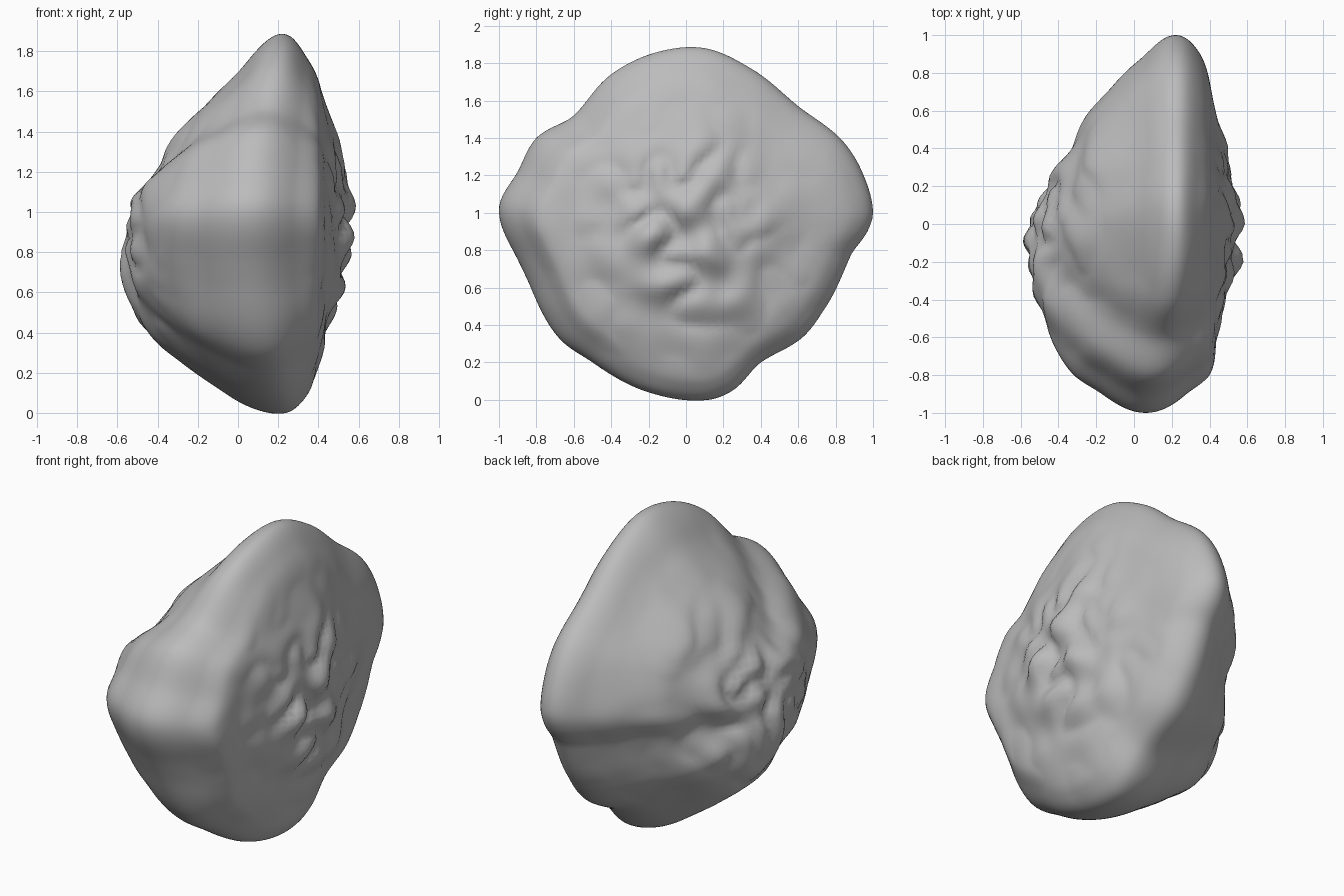
import bpy, bmesh, math
from mathutils import Vector, noise

cube = bpy.data.objects.get("Cube")
if cube:
    bpy.data.objects.remove(cube, do_unlink=True)

CENTRE_Z = 0.9

# Rim outline of the boulder in the y-z plane
RIM = [(1, 1.0), (.95, 1.2), (.85, 1.37), (.6, 1.57), (.35, 1.77), (.1, 1.88),
       (-.15, 1.86), (-.4, 1.74), (-.6, 1.52), (-.8, 1.4), (-.9, 1.22), (-1, 1.02),
       (-.9, .75), (-.83, .6), (-.67, .32), (-.5, .2), (-.2, .04), (.12, 0),
       (.25, .05), (.4, .2), (.63, .34), (.75, .5), (.88, .77), (.97, .9)]

# Depth (x) from the broad face over the rim to the humped face,
# towards back, top, front and bottom
STEPS = [0, .2, .4, .6, .8, .9, 1]
PROFILES = [
    [.53, .54, .50, .43, .39, .35, .22, .06, -.05, -.24, -.33, -.44, -.52],
    [.53, .54, .50, .45, .385, .33, .22, .08, 0, -.20, -.35, -.46, -.52],
    [.53, .53, .49, .44, .40, .28, .06, -.17, -.32, -.45, -.53, -.56, -.52],
    [.53, .52, .48, .43, .38, .34, .20, -.05, -.18, -.40, -.53, -.57, -.52],
]
half = [math.asin(s) for s in STEPS]
KNOTS = half + [math.pi - a for a in reversed(half[:-1])]


def spline(xs, ys, x):
    """Cubic Hermite curve through the given points."""
    i = 0
    while i < len(xs) - 2 and x > xs[i + 1]:
        i += 1

    def slope(k):
        a, b = max(k - 1, 0), min(k + 1, len(xs) - 1)
        return (ys[b] - ys[a]) / (xs[b] - xs[a])
    h = xs[i + 1] - xs[i]
    t = (x - xs[i]) / h
    return ((2*t**3 - 3*t*t + 1) * ys[i] + (t**3 - 2*t*t + t) * h * slope(i)
            + (3*t*t - 2*t**3) * ys[i + 1] + (t**3 - t*t) * h * slope(i + 1))


polar = sorted((math.atan2(z - CENTRE_Z, y) % math.tau, math.hypot(y, z - CENTRE_Z))
               for y, z in RIM)
polar = ([(a - math.tau, r) for a, r in polar[-3:]] + polar
         + [(a + math.tau, r) for a, r in polar[:3]])
ANGLES, RADII = zip(*polar)


def rock_point(d):
    theta = math.atan2(d.z, d.y) % math.tau
    phi = math.acos(max(-1, min(1, d.x)))
    q = theta / (math.pi / 2)
    k = int(q) % 4
    w = math.sin((q - int(q)) * math.pi / 2) ** 2
    x = ((1 - w) * spline(KNOTS, PROFILES[k], phi)
         + w * spline(KNOTS, PROFILES[(k + 1) % 4], phi))
    s = math.sin(phi)
    r = s * spline(ANGLES, RADII, theta)
    p = Vector((x, r * math.cos(theta), CENTRE_Z + r * math.sin(theta)))

    # Broad lumps, then crumpled hollows around the middle of each face
    lump = noise.noise(p * 3.2 + Vector((4, 1, 7))) * .025 * (1 - s**6)
    middle = math.exp(-(r / .42) ** 2)
    crease = abs(noise.noise(p * 5 + Vector((2, 8, 3)))) - .25
    if d.x > 0:
        p.x += lump * .5 + crease * .16 * middle
    else:
        spokes = math.cos(7 * theta) * .025 * s * math.exp(-((r - .4) / .2) ** 2)
        p.x -= lump + crease * .12 * middle + spokes
    return p


# Boulder
bm = bmesh.new()
bmesh.ops.create_icosphere(bm, subdivisions=6, radius=1)
for v in bm.verts:
    v.co = rock_point(v.co.normalized())
bmesh.ops.recalc_face_normals(bm, faces=bm.faces)
mesh = bpy.data.meshes.new("boulder")
bm.to_mesh(mesh)
bm.free()
boulder = bpy.data.objects.new("boulder", mesh)
bpy.context.collection.objects.link(boulder)
for poly in mesh.polygons:
    poly.use_smooth = True

# Plain stone material
stone = bpy.data.materials.new("grey_stone")
stone.use_nodes = True
colour = (.5, .5, .5, 1)
stone.diffuse_color = colour
stone.node_tree.nodes["Principled BSDF"].inputs["Base Color"].default_value = colour
mesh.materials.append(stone)
